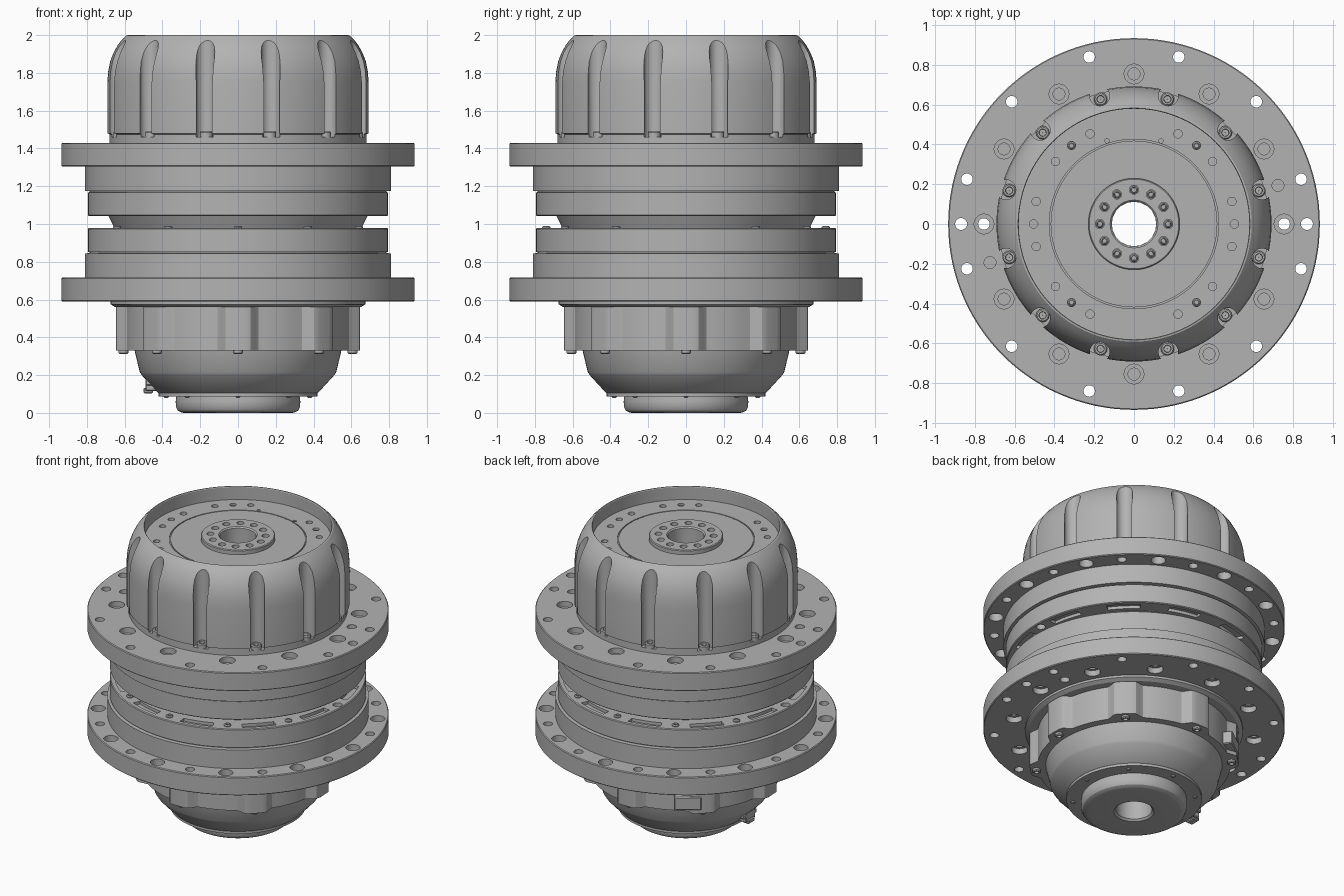
import bpy, bmesh, math
from math import sin, cos, radians, pi

cube = bpy.data.objects.get("Cube")
if cube:
    bpy.data.objects.remove(cube, do_unlink=True)

grey = bpy.data.materials.new("cast_grey")
grey.use_nodes = True
colour = (0.45, 0.45, 0.45, 1)
grey.diffuse_color = colour
grey.node_tree.nodes["Principled BSDF"].inputs["Base Color"].default_value = colour


def make(name, bm):
    bmesh.ops.recalc_face_normals(bm, faces=bm.faces)
    mesh = bpy.data.meshes.new(name)
    bm.to_mesh(mesh)
    bm.free()
    mesh.materials.append(grey)
    ob = bpy.data.objects.new(name, mesh)
    bpy.context.collection.objects.link(ob)
    return ob


def add_ring(bm, profile, segs, cx=0, cy=0):
    """Revolve a closed (radius, z) profile round a vertical axis."""
    loops = []
    for i in range(segs):
        a = 2 * pi * i / segs
        loops.append([bm.verts.new((cx + r * cos(a), cy + r * sin(a), z)) for r, z in profile])
    n = len(profile)
    for i in range(segs):
        p, q = loops[i], loops[(i + 1) % segs]
        for j in range(n):
            bm.faces.new((p[j], q[j], q[(j + 1) % n], p[(j + 1) % n]))


def lathe(name, profile, segs=120):
    bm = bmesh.new()
    add_ring(bm, profile, segs)
    return make(name, bm)


def add_prism(bm, outline, z0, z1):
    low = [bm.verts.new((x, y, z0)) for x, y in outline]
    high = [bm.verts.new((x, y, z1)) for x, y in outline]
    n = len(low)
    bm.faces.new(low)
    bm.faces.new(high)
    for i in range(n):
        j = (i + 1) % n
        bm.faces.new((low[i], low[j], high[j], high[i]))


def polar(r, deg):
    return r * cos(radians(deg)), r * sin(radians(deg))


def disc(r, cx, cy, segs=20):
    return [(cx + r * cos(2 * pi * i / segs), cy + r * sin(2 * pi * i / segs)) for i in range(segs)]


def subtract(target, bm):
    cutter = make("cutter", bm)
    cutter.hide_render = True
    mod = target.modifiers.new("cut", 'BOOLEAN')
    mod.operation, mod.solver, mod.object = 'DIFFERENCE', 'EXACT', cutter
    bpy.context.view_layer.objects.active = target
    bpy.ops.object.modifier_apply(modifier=mod.name)
    bpy.data.objects.remove(cutter, do_unlink=True)


def drill(target, angles, circle, r, z0, z1):
    bm = bmesh.new()
    for a in angles:
        add_prism(bm, disc(r, *polar(circle, a)), z0, z1)
    subtract(target, bm)


def slots(target, z0, z1):
    """Curved slots between the bolt holes of a mating face."""
    bm = bmesh.new()
    for a in ODD:
        arc = [a - 8 + 2 * i for i in range(9)]
        add_prism(bm, [polar(0.765, t) for t in arc] + [polar(0.715, t) for t in reversed(arc)], z0, z1)
    subtract(target, bm)


def bolts(name, angles, circle, r, z0, z1, up=True):
    """Socket-head bolts round a circle."""
    floor = z0 + (z1 - z0) * 0.4
    prof = [(0.001, z0), (r, z0), (r, z1 - 0.006), (r - 0.006, z1), (r * 0.55, z1), (r * 0.5, floor), (0.001, floor)]
    if not up:
        prof = [(p, z0 + z1 - z) for p, z in prof]
    bm = bmesh.new()
    for a in angles:
        add_ring(bm, prof, 16, *polar(circle, a))
    return make(name, bm)


EVEN = range(0, 360, 30)
ODD = range(15, 360, 30)
LOBES = range(0, 360, 45)
BORE = 0.112

# Upper domed housing with sunken end plate and raised hub
housing = lathe("upper_housing", [
    (BORE, 1.43), (0.68, 1.43), (0.68, 1.475), (0.692, 1.48), (0.692, 1.75), (0.687, 1.81),
    (0.677, 1.86), (0.66, 1.905), (0.638, 1.945), (0.615, 1.975), (0.592, 1.998), (0.583, 2.0),
    (0.58, 1.995), (0.58, 1.91), (0.426, 1.91), (0.426, 1.902), (0.419, 1.902), (0.419, 1.91),
    (0.23, 1.91), (0.23, 1.935), (0.225, 1.94), (0.12, 1.94), (BORE, 1.932)])
drill(housing, ODD, 0.667, 0.05, 1.46, 2.1)
drill(housing, EVEN, 0.172, 0.023, 1.87, 2.0)
side = [0, 13, -13, 38.5, -38.5, 51.5, -51.5, 64, -64]
drill(housing, side + [180 + a for a in side], 0.505, 0.021, 1.86, 1.95)
drill(housing, [72, 108], 0.44, 0.011, 1.88, 1.95)
bolts("housing_bolts", ODD, 0.65, 0.034, 1.455, 1.49)
bolts("plate_bolts", [51.5, 128.5, 231.5, 308.5], 0.505, 0.02, 1.86, 1.9)
bolts("hub_bolts", EVEN, 0.172, 0.021, 1.87, 1.92)


def flange_profile(z):
    """Stepped body with a wide flange; z maps height above the mating face."""
    return [(r, z(h)) for r, h in (
        (BORE, 0), (0.79, 0), (0.795, 0.005), (0.795, 0.125), (0.785, 0.127), (0.785, 0.132),
        (0.81, 0.134), (0.81, 0.262), (0.93, 0.262), (0.935, 0.267), (0.935, 0.383),
        (0.93, 0.388), (BORE, 0.388))]


# Upper and lower flanged drums, mirrored about the gap
for label, z in (("upper_flange", lambda h: 1.042 + h), ("lower_flange", lambda h: 0.978 - h)):
    drum = lathe(label, flange_profile(z))

    def bore(angles, circle, r, h0, h1):
        drill(drum, angles, circle, r, min(z(h0), z(h1)), max(z(h0), z(h1)))

    bore(ODD, 0.87, 0.029, 0.2, 0.5)
    bore(EVEN, 0.87, 0.045, 0.2, 0.33)
    bore([0, 180], 0.87, 0.03, 0.32, 0.5)
    bore(EVEN, 0.755, 0.05, 0.35, 0.5)
    bore([0, 180], 0.755, 0.029, -0.1, 0.36)
    bore([a for a in EVEN if a % 180], 0.755, 0.03, 0.25, 0.36)
    bore([15, 195], 0.75, 0.03, 0.33, 0.5)
    slots(drum, min(z(-0.05), z(0.02)), max(z(-0.05), z(0.02)))

bolts("gap_bolts", [a for a in EVEN if a % 180], 0.74, 0.022, 0.97, 0.99)

# Tapered neck in the gap
lathe("neck", [(BORE, 0.96), (0.645, 0.96), (0.695, 1.06), (BORE, 1.06)])

# Seal ring under the lower flange
lathe("seal_ring", [(BORE, 0.6), (0.675, 0.6), (0.675, 0.575), (0.65, 0.56), (BORE, 0.56)])

# Lobed lower housing
bm = bmesh.new()
outline = []
for i in range(240):
    deg = i * 1.5
    off = abs((deg + 22.5) % 45 - 22.5)
    bump = max(0, min(1, (11 - off) / 6))
    outline.append(polar(0.597 + 0.05 * bump * bump * (3 - 2 * bump), deg))
add_prism(bm, outline, 0.33, 0.57)
lobed = make("lobed_housing", bm)
drill(lobed, [0], 0, BORE, 0.2, 0.7)
bolts("lobe_bolts", LOBES, 0.607, 0.026, 0.312, 0.335, up=False)

# Bowl, lip and rounded end cap
lathe("lower_bowl", [
    (BORE, 0.34), (0.55, 0.34), (0.545, 0.32), (0.52, 0.215), (0.51, 0.2), (0.425, 0.107),
    (0.42, 0.105), (0.42, 0.088), (BORE, 0.088)])
lathe("end_cap", [
    (BORE, 0.1), (0.325, 0.1), (0.33, 0.06), (0.328, 0.03), (0.318, 0.012), (0.3, 0.002),
    (0.285, 0), (0.125, 0), (BORE, 0.012)])
bolts("cap_screws", LOBES, 0.38, 0.014, 0.08, 0.092, up=False)


def block(name, size, loc, turn=0):
    bm = bmesh.new()
    bmesh.ops.create_cube(bm, size=1)
    bmesh.ops.scale(bm, vec=size, verts=bm.verts)
    bmesh.ops.bevel(bm, geom=bm.edges[:], offset=0.006, segments=1, affect='EDGES')
    ob = make(name, bm)
    ob.location = loc
    ob.rotation_euler.z = radians(turn)


# Side connector and drain fitting
block("side_connector", (0.08, 0.17, 0.09), (*polar(0.61, 126), 0.4), 126)
block("drain_block", (0.12, 0.1, 0.08), (-0.43, 0, 0.155))
block("drain_plug", (0.05, 0.07, 0.03), (-0.475, 0, 0.118))
block("drain_tab", (0.06, 0.14, 0.03), (-0.46, 0, 0.16))

# Smooth round walls, keep machined edges sharp
bpy.ops.object.select_all(action='DESELECT')
for ob in bpy.context.scene.objects:
    if ob.type == 'MESH':
        ob.select_set(True)
        bpy.context.view_layer.objects.active = ob
bpy.ops.object.shade_smooth_by_angle(angle=radians(28))
